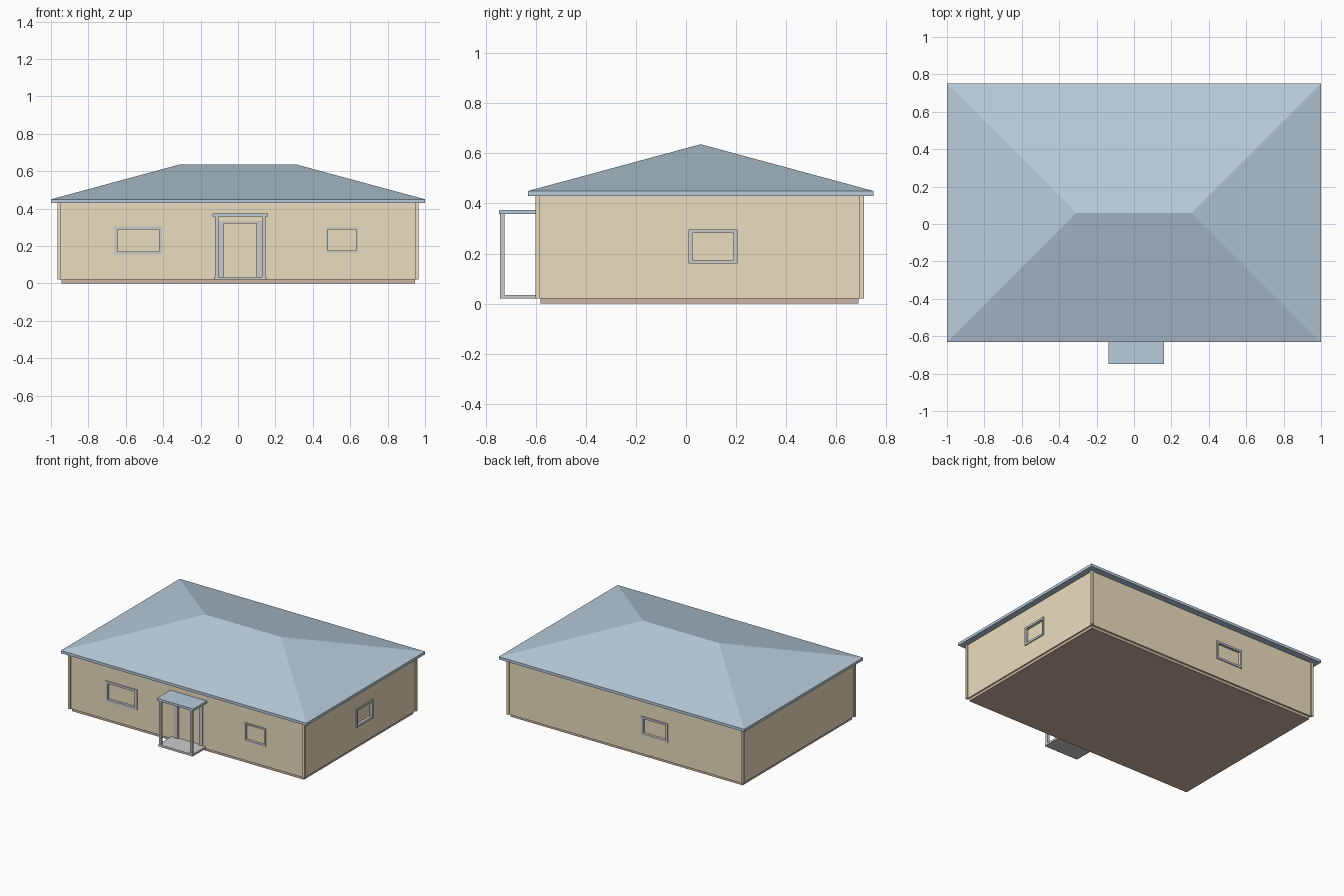
import bpy, bmesh
from mathutils import Vector

if "Cube" in bpy.data.objects:
    bpy.data.objects.remove(bpy.data.objects["Cube"])


def material(name, rgb):
    m = bpy.data.materials.new(name)
    m.diffuse_color = (*rgb, 1)
    m.use_nodes = True
    m.node_tree.nodes["Principled BSDF"].inputs["Base Color"].default_value = m.diffuse_color
    return m


TAN = material("tan_render", (0.82, 0.73, 0.52))
BLUE = material("blue_roofing", (0.48, 0.60, 0.70))
BROWN = material("brown_base", (0.60, 0.46, 0.37))


def add_box(bm, lo, hi):
    lo, hi = Vector(lo), Vector(hi)
    verts = bmesh.ops.create_cube(bm, size=1)["verts"]
    bmesh.ops.scale(bm, vec=hi - lo, verts=verts)
    bmesh.ops.translate(bm, vec=(lo + hi) / 2, verts=verts)


def finish(name, bm, mat=None):
    me = bpy.data.meshes.new(name)
    bm.to_mesh(me)
    bm.free()
    ob = bpy.data.objects.new(name, me)
    bpy.context.collection.objects.link(ob)
    if mat:
        me.materials.append(mat)
    return ob


def boxes(name, pairs, mat=None):
    bm = bmesh.new()
    for lo, hi in pairs:
        add_box(bm, lo, hi)
    return finish(name, bm, mat)


def subtract(ob, pairs, name):
    cutter = boxes(name, pairs)
    cutter.hide_render = True
    cutter.hide_viewport = True
    mod = ob.modifiers.new("openings", "BOOLEAN")
    mod.operation = "DIFFERENCE"
    mod.object = cutter


# House outline
X, Y0, Y1 = 0.955, -0.592, 0.702
Z0, Z1 = 0.02, 0.43
T = 0.012

# Base slab, also the floor seen through the openings
boxes("base_slab", [((-0.945, -0.582, 0), (0.945, 0.69, Z0))], BROWN)

# Openings: name, wall side, outer frame (u0, u1, z0, z1), trim width
openings = [
    ("front_left_window", "front", (-0.66, -0.405, 0.155, 0.305), 0.017),
    ("front_right_window", "front", (0.47, 0.642, 0.165, 0.30), 0.011),
    ("door", "front", (-0.105, 0.13, 0.02, 0.335), 0.03),
    ("right_window", "right", (0.01, 0.205, 0.16, 0.297), 0.015),
    ("back_window", "back", (-0.345, -0.13, 0.16, 0.297), 0.015),
]


def wall_box(side, u0, u1, z0, z1, out, inn):
    """Corners of a box straddling the given wall, from inn inside to out outside."""
    if side == "front":
        return (u0, Y0 - out, z0), (u1, Y0 + inn, z1)
    if side == "back":
        return (u0, Y1 - inn, z0), (u1, Y1 + out, z1)
    return (X - inn, u0, z0), (X + out, u1, z1)


# Open frames with four bars each
cuts = []
for name, side, (u0, u1, z0, z1), w in openings:
    sill = 0.012 if name == "door" else w
    head = 0.014 if name == "door" else w
    bars = [(u0, u1, z0, z0 + sill), (u0, u1, z1 - head, z1),
            (u0, u0 + w, z0 + sill, z1 - head), (u1 - w, u1, z0 + sill, z1 - head)]
    boxes(name + "_frame", [wall_box(side, *b, 0.007, T + 0.002) for b in bars])
    cuts.append(wall_box(side, u0 + w, u1 - w, z0 + sill, z1 - head, 0.03, 0.05))

# Hollow walls
walls = boxes("walls", [((-X, Y0, Z0), (X, Y1, Z1))], TAN)
cuts.append(((-X + T, Y0 + T, Z0 - 0.1), (X - T, Y1 - T, Z1 + 0.1)))
subtract(walls, cuts, "opening_cutter")

# Corner boards
for sx, side in ((-1, "left"), (1, "right")):
    for y, end in ((Y0, "front"), (Y1, "back")):
        boxes(f"corner_board_{end}_{side}",
              [((sx * X - 0.009, y - 0.009, Z0), (sx * X + 0.009, y + 0.009, Z1))], TAN)

# Hip roof: fascia box with its top raised to a ridge
bm = bmesh.new()
E0, E1, YR = -0.632, 0.75, 0.059
rings = [[bm.verts.new((x, y, z)) for x, y in ((-1, E0), (1, E0), (1, E1), (-1, E1))]
         for z in (Z1, 0.45)]
ra, rb = (bm.verts.new((x, YR, 0.637)) for x in (-0.309, 0.309))
low, top = rings
bm.faces.new(low)
for i in range(4):
    j = (i + 1) % 4
    bm.faces.new((low[i], low[j], top[j], top[i]))
for f in ((top[0], top[1], rb, ra), (top[1], top[2], rb),
          (top[2], top[3], ra, rb), (top[3], top[0], ra)):
    bm.faces.new(f)
bmesh.ops.recalc_face_normals(bm, faces=bm.faces)
finish("hip_roof", bm, BLUE)

# Porch: step, posts, flat canopy
PC = 0.0115
boxes("porch_step", [((PC - 0.14, -0.744, Z0), (PC + 0.14, Y0, 0.035))])
for s, side in ((-1, "left"), (1, "right")):
    x = PC + s * 0.126
    boxes(f"porch_post_{side}", [((x - 0.009, -0.744, 0.035), (x + 0.009, -0.725, 0.357))])
boxes("porch_canopy", [((PC - 0.149, -0.748, 0.357), (PC + 0.149, Y0, 0.374))], BLUE)
